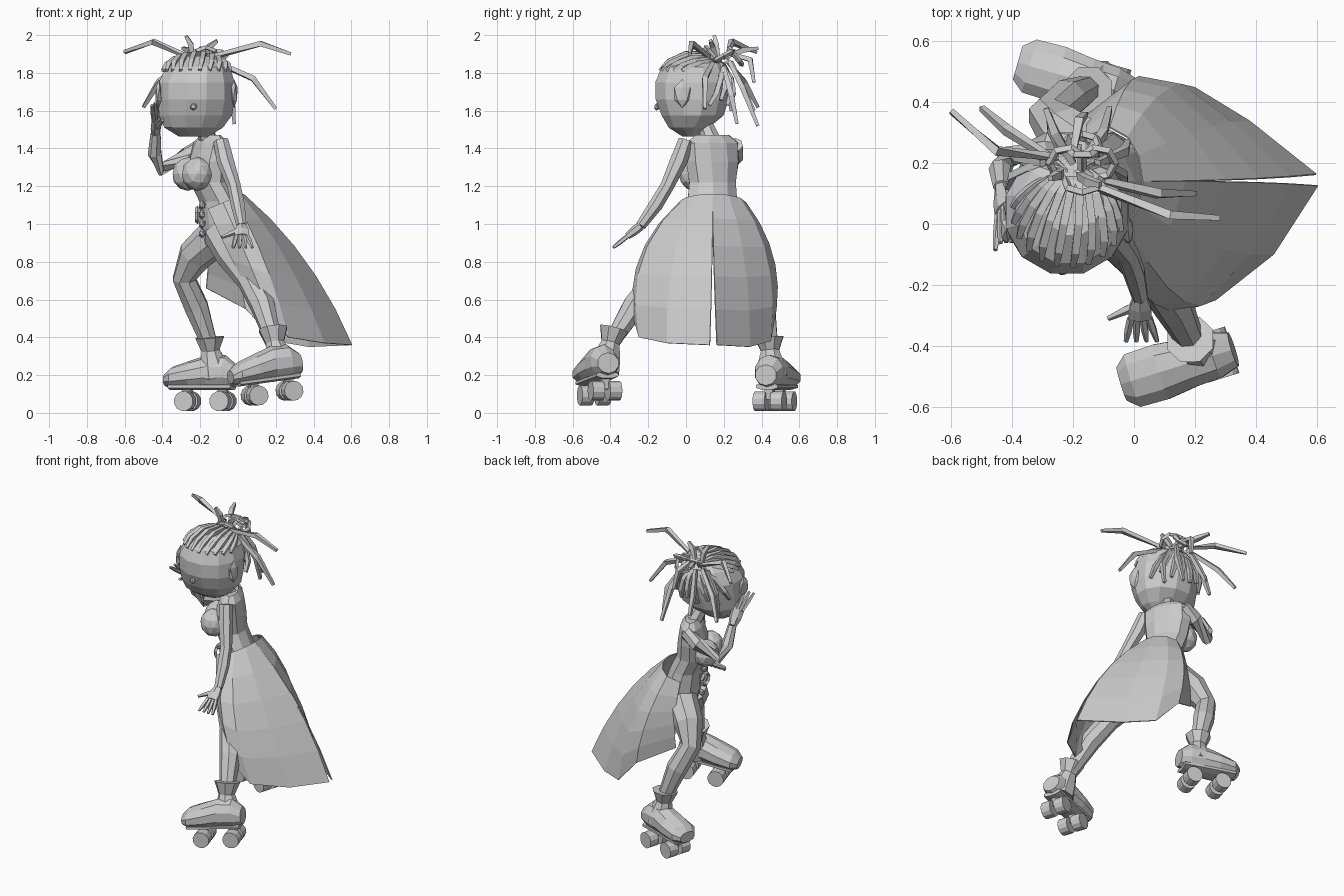
import bpy, bmesh
from math import sin, cos, pi, radians
from mathutils import Vector, Matrix

if "Cube" in bpy.data.objects:
    bpy.data.objects.remove(bpy.data.objects["Cube"], do_unlink=True)

grey = bpy.data.materials.new("plain grey")
grey.use_nodes = True
grey.diffuse_color = (0.6, 0.6, 0.6, 1)
grey.node_tree.nodes["Principled BSDF"].inputs["Base Color"].default_value = (0.6, 0.6, 0.6, 1)


def finish(name, bm, matrix=None):
    """Turn a bmesh into a named, flat shaded object."""
    if matrix:
        bm.transform(matrix)
    bmesh.ops.recalc_face_normals(bm, faces=bm.faces)
    mesh = bpy.data.meshes.new(name)
    bm.to_mesh(mesh)
    bm.free()
    mesh.materials.append(grey)
    obj = bpy.data.objects.new(name, mesh)
    bpy.context.collection.objects.link(obj)
    return obj


def loft(name, path, radii, sides=8, axis=None, ref=(1, 0, 0), matrix=None):
    """Skin elliptical rings along a path; axis fixes the ring direction."""
    bm = bmesh.new()
    path = [Vector(p) for p in path]
    rings = []
    for i, point in enumerate(path):
        ahead, behind = path[min(i + 1, len(path) - 1)], path[max(i - 1, 0)]
        t = Vector(axis) if axis else (ahead - behind).normalized()
        r = Vector(ref)
        if abs(t.dot(r)) > 0.93:
            r = Vector((0, 1, 0))
        u = (r - t * r.dot(t)).normalized()
        v = t.cross(u)
        a, b = radii[i] if isinstance(radii[i], tuple) else (radii[i], radii[i])
        angles = [2 * pi * (k + 0.5) / sides for k in range(sides)]
        rings.append([bm.verts.new(point + u * a * cos(w) + v * b * sin(w)) for w in angles])
    for low, high in zip(rings, rings[1:]):
        for k in range(sides):
            n = (k + 1) % sides
            bm.faces.new((low[k], low[n], high[n], high[k]))
    bm.faces.new(rings[0][::-1])
    bm.faces.new(rings[-1])
    return finish(name, bm, matrix)


def ball(name, centre, scale, level=2):
    bm = bmesh.new()
    bmesh.ops.create_icosphere(bm, subdivisions=level, radius=1)
    return finish(name, bm, Matrix.Translation(centre) @ Matrix.Diagonal((*scale, 1)))


def ring(name, centre, radius, thick, turn):
    bpy.ops.mesh.primitive_torus_add(major_segments=7, minor_segments=4, major_radius=radius,
                                     minor_radius=thick, location=centre, rotation=turn)
    bpy.context.object.name = name
    bpy.context.object.data.materials.append(grey)


# Head, face and neck
up = (0, 0, 1)
loft("head",
     [(-.235, .02, 1.463), (-.235, .015, 1.51), (-.225, .035, 1.575), (-.22, .033, 1.66),
      (-.22, .04, 1.75), (-.21, .045, 1.83), (-.2, .06, 1.89)],
     [(.08, .04), (.16, .11), (.2, .17), (.21, .2), (.208, .21), (.175, .18), (.09, .1)], 12, up)
ball("nose", (-.235, -.155, 1.62), (.02, .015, .02), 1)
for side in (-1, 1):
    ball("ear", (-.22 + side * .2, -.02, 1.69), (.02, .05, .075), 1)
loft("neck", [(-.19, .1, 1.53), (-.15, .14, 1.43)], [.042, .05], 7)

# Braids lying over the scalp, gathered towards the bun
skull, size = Vector((-.215, .04, 1.7)), Vector((.22, .213, .208))


def braid(name, azimuth, elevation, end):
    a, e = radians(azimuth), radians(elevation)
    start = Vector((cos(a) * cos(e), sin(a) * cos(e), sin(e)))
    path = []
    for s in range(5):
        d = start.lerp(Vector(end), s / 4).normalized()
        path.append(skull + d * size.x if abs(d.x) > 1 else skull + Matrix.Diagonal(size) @ d)
    loft(name, path, [.012, .018, .018, .018, .013], 4)


for k in range(11):
    braid("scalp_braid", -185 + k * 16.5, 33, (.08 * (k - 4), .55, .85))
for k in range(8):
    braid("back_braid", 25 + k * 19, -20 + 8 * (k % 2), (.08, .6, .85))

# Loose dreadlocks and short tufts
locks = [
    [(-.15, .13, 1.88), (.12, .03, 1.955), (.28, .02, 1.9)],
    [(-.25, .22, 1.88), (-.45, .24, 1.965), (-.6, .37, 1.91)],
    [(-.1, .14, 1.85), (.08, .1, 1.77), (.2, .1, 1.61)],
    [(-.28, .22, 1.86), (-.42, .31, 1.75), (-.5, .38, 1.62)],
    [(-.15, .23, 1.86), (-.1, .3, 1.72), (-.08, .38, 1.52)],
    [(-.24, .24, 1.86), (-.27, .31, 1.7), (-.28, .36, 1.6)],
    [(-.12, .2, 1.83), (-.03, .24, 1.68), (-.02, .27, 1.53)],
    [(-.3, .2, 1.85), (-.38, .22, 1.72), (-.41, .24, 1.6)],
    [(-.2, .24, 1.9), (-.18, .34, 1.87), (-.16, .36, 1.75)],
    [(-.24, .17, 1.88), (-.25, .16, 1.95), (-.275, .15, 1.995)],
    [(-.18, .16, 1.88), (-.15, .14, 1.94), (-.11, .13, 1.97)],
    [(-.2, .2, 1.88), (-.26, .3, 1.92), (-.29, .38, 1.93)]]
for path in locks:
    loft("dreadlock", path, [.015, .02, .012], 4)
for k in range(4):
    w = k * pi / 2
    ring("bun_loop", (-.17 + .05 * cos(w), .2 + .06 * sin(w), 1.89), .058, .014,
         (.5 * cos(w), .9 * sin(w), w))

# Torso and bust, turned a little towards the front
loft("torso",
     [(-.145, .14, 1.47), (-.145, .14, 1.43), (-.155, .14, 1.33), (-.15, .14, 1.22),
      (-.1, .14, 1.12), (-.07, .14, .98), (-.07, .14, .88)],
     [(.04, .1), (.07, .155), (.095, .155), (.1, .135), (.1, .145), (.12, .175), (.095, .14)],
     10, up, (.9, .43, 0))
for x, y in ((-.215, .045), (-.265, .165)):
    ball("bust", (x, y, 1.265), (.085, .085, .09), 2)

# Belt buckle and hanging laces
ring("buckle", (-.215, .1, 1.05), .04, .012, (0, pi / 2, 0))
for k in range(4):
    ball("lace_knot", (-.19, .07 + .03 * (k % 2), 1.1 - k * .05), (.02, .02, .025), 1)


# Arms and hands
def arm(name, path, palm, tips, thumb, spread):
    loft(name + "_arm", path, [.042, .047, .037, .038, .028], 7)
    wrist, knuckles = Vector(path[-1]), Vector(palm)
    spread = Vector(spread)
    loft(name + "_palm", [wrist, wrist.lerp(knuckles, .5), knuckles],
         [(.026, .024), (.042, .024), (.044, .018)], 6, None, spread)
    for k in range(4):
        offset = spread * (k - 1.5)
        base = knuckles + offset * .02
        tip = Vector(tips) + offset * .034
        loft(name + "_finger", [base, base.lerp(tip, .55), tip], [.013, .013, .008], 5)
    root = wrist.lerp(knuckles, .3)
    loft(name + "_thumb", [root, root.lerp(Vector(thumb), .5), thumb], [.016, .015, .009], 5)


arm("lowered", [(-.09, .0, 1.44), (-.065, -.04, 1.33), (-.02, -.1, 1.2), (.0, -.16, 1.1),
                (.02, -.24, .99)],
    (.02, -.31, .935), (.025, -.385, .875), (-.085, -.31, .93), (1, 0, 0))
arm("raised", [(-.18, .26, 1.42), (-.27, .26, 1.36), (-.41, .22, 1.29), (-.44, .18, 1.37),
               (-.435, .12, 1.48)],
    (-.43, .05, 1.56), (-.43, -.05, 1.65), (-.4, -.06, 1.55), (.5, .7, .4))

# Legs
leg_radii = [.105, .092, .065, .067, .045]
loft("near_leg", [(-.08, .07, .95), (-.02, -.06, .83), (.06, -.17, .7), (.13, -.27, .57),
                  (.19, -.39, .38)], leg_radii, 8)
loft("far_leg", [(-.1, .21, .95), (-.23, .3, .83), (-.285, .355, .71), (-.22, .41, .56),
                 (-.15, .445, .36)], leg_radii, 8)


# Roller boots: shoe, shaft with flared cuff, truck plate and four wheels
def boot(name, place, yaw, tilt, shaft):
    frame = Matrix.Translation(place) @ Matrix.Rotation(yaw, 4, "Z") @ Matrix.Rotation(tilt, 4, "Y")
    loft(name + "_shoe",
         [(-.2, 0, .045), (-.16, 0, .055), (-.06, 0, .07), (.04, 0, .085), (.13, 0, .085),
          (.19, 0, .07)],
         [(.06, .035), (.095, .06), (.098, .078), (.085, .095), (.08, .092), (.06, .055)],
         10, (1, 0, 0), (0, 1, 0), frame)
    loft(name + "_sole", [(-.17, 0, .01), (.17, 0, .01)], [(.08, .02), (.065, .02)],
         8, (1, 0, 0), (0, 1, 0), frame)
    loft(name + "_shaft", shaft, [.088, .078, .052, .082], 8)
    for x in (-.08, .115):
        loft(name + "_truck", [(x, 0, .0), (x, 0, -.06)], [.035, .025], 4, None, (1, 0, 0), frame)
        for side in (-1, 1):
            ends = [(x, side * .015, -.068), (x, side * .08, -.068)]
            loft(name + "_wheel", ends, [.053, .053], 12, None, (1, 0, 0), frame)


boot("near_boot", (.155, -.465, .17), .3, -.13,
     [(.23, -.435, .22), (.215, -.42, .29), (.195, -.4, .37), (.185, -.38, .445)])
boot("far_boot", (-.19, .475, .13), -.28, 0,
     [(-.12, .455, .19), (-.13, .45, .25), (-.145, .445, .33), (-.15, .44, .4)])


# Coat tails, split down the back and open at the front
def tail(name, angles, bulges, hems):
    bm = bmesh.new()
    columns = []
    for angle, bulge, hem in zip(angles, bulges, hems):
        w = radians(angle)
        top = Vector((-.09 + .12 * cos(w), .14 + .18 * sin(w), 1.11 + .05 * cos(w)))
        middle, end = Vector((*bulge, .85)), Vector(hem)
        column = []
        for s in range(6):
            t = s / 5
            column.append(bm.verts.new(top * (1 - t) ** 2 + middle * 2 * t * (1 - t) + end * t * t))
        columns.append(column)
    for a, b in zip(columns, columns[1:]):
        for s in range(5):
            bm.faces.new((a[s], b[s], b[s + 1], a[s + 1]))
    obj = finish(name, bm)
    obj.modifiers.new("thickness", "SOLIDIFY").thickness = .006


tail("near_coat_tail", (0, -28, -55, -85, -125),
     [(.4, .142), (.28, -.12), (.15, -.34), (.04, -.33), (-.06, -.18)],
     [(.605, .125, .36), (.46, -.1, .37), (.27, -.25, .4), (.18, -.28, .5), (.06, -.23, .64)])
tail("far_coat_tail", (0, 28, 55, 85, 125),
     [(.4, .144), (.25, .34), (.1, .5), (-.02, .52), (-.15, .37)],
     [(.6, .165, .36), (.38, .34, .35), (.2, .45, .38), (.04, .48, .55), (-.17, .35, .66)])
